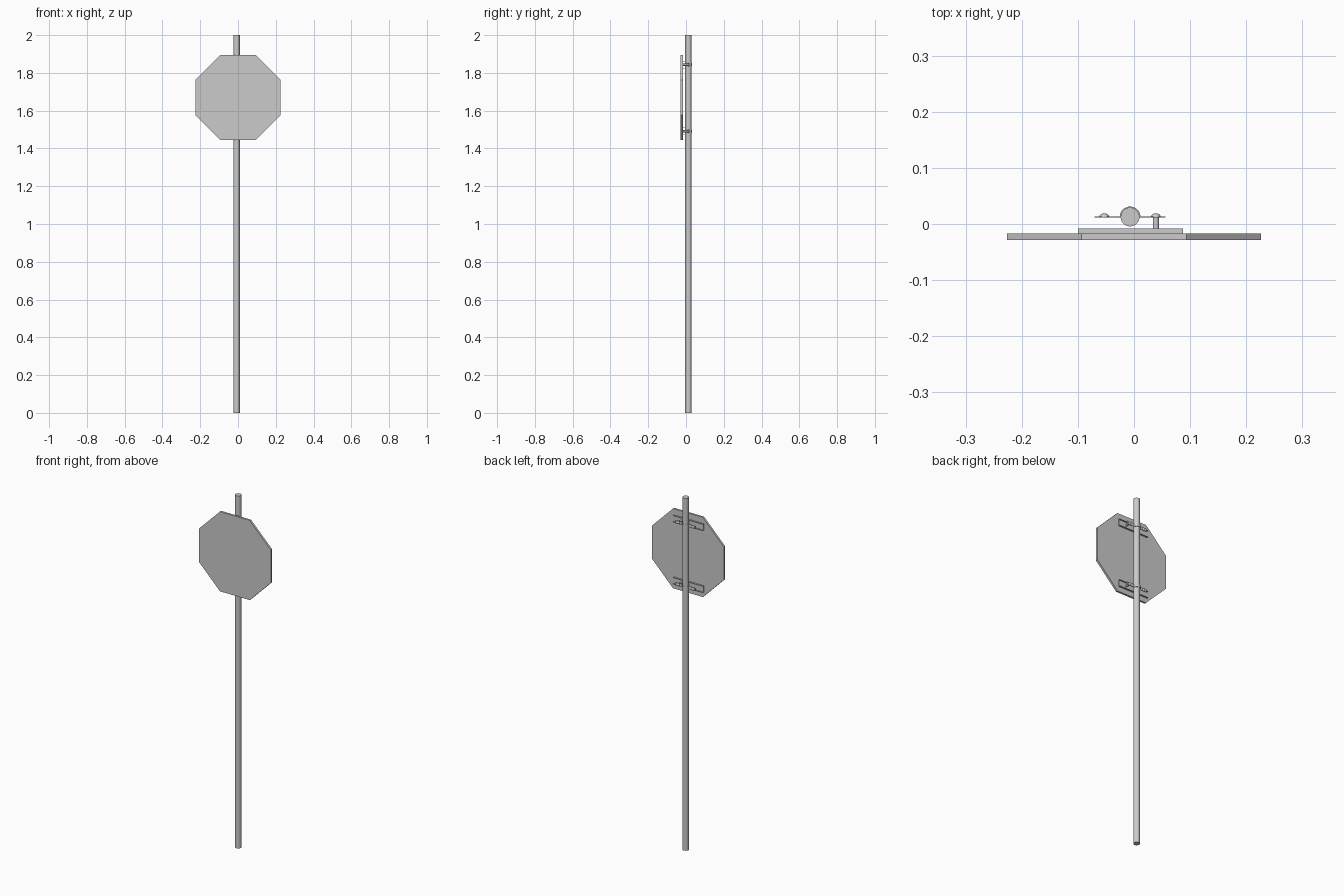
import bpy, bmesh, math
from mathutils import Matrix

if "Cube" in bpy.data.objects:
    bpy.data.objects.remove(bpy.data.objects["Cube"])

PX, PY = -0.007, 0.0125      # pole axis
SIGN_Z = 1.67


def finish(name, bm, smooth=False):
    bmesh.ops.recalc_face_normals(bm, faces=bm.faces[:])
    me = bpy.data.meshes.new(name)
    bm.to_mesh(me)
    bm.free()
    ob = bpy.data.objects.new(name, me)
    bpy.context.collection.objects.link(ob)
    if smooth:
        bpy.ops.object.select_all(action='DESELECT')
        ob.select_set(True)
        bpy.context.view_layer.objects.active = ob
        bpy.ops.object.shade_smooth_by_angle(angle=math.radians(35))
    return ob


def extrude(name, pts, vec, smooth=False):
    """Closed 3D outline pushed along a vector."""
    bm = bmesh.new()
    face = bm.faces.new([bm.verts.new(p) for p in pts])
    new = bmesh.ops.extrude_face_region(bm, geom=[face], use_keep_orig=True)
    verts = [g for g in new["geom"] if isinstance(g, bmesh.types.BMVert)]
    bmesh.ops.translate(bm, verts=verts, vec=vec)
    return finish(name, bm, smooth)


def cylinder(name, r, depth, loc, rot=Matrix(), sides=32):
    bm = bmesh.new()
    bmesh.ops.create_cone(bm, cap_ends=True, segments=sides, radius1=r, radius2=r,
                          depth=depth, matrix=Matrix.Translation(loc) @ rot)
    return finish(name, bm, True)


def bolt_head(name, x, z):
    # flattened half sphere facing backwards
    bm = bmesh.new()
    bmesh.ops.create_uvsphere(bm, u_segments=16, v_segments=10, radius=0.0085)
    low = [v for v in bm.verts if v.co.z < -1e-5]
    bmesh.ops.delete(bm, geom=low, context='VERTS')
    bmesh.ops.holes_fill(bm, edges=bm.edges[:], sides=0)
    m = (Matrix.Translation((x, PY + 0.001, z)) @ Matrix.Rotation(-math.pi / 2, 4, 'X')
         @ Matrix.Diagonal((1, 1, 0.65, 1)))
    bmesh.ops.transform(bm, matrix=m, verts=bm.verts[:])
    return finish(name, bm, True)


# Pole
cylinder("pole", 0.0168, 2.0, (PX, PY, 1.0))

# Octagonal sign plate
R = 0.226 / math.cos(math.pi / 8)
octagon = [(R * math.cos(math.pi / 8 + i * math.pi / 4), -0.0285,
            SIGN_Z + R * math.sin(math.pi / 8 + i * math.pi / 4)) for i in range(8)]
extrude("sign_plate", octagon, (0, 0.0115, 0))

for label, z in (("upper", 1.843), ("lower", 1.491)):
    # Channel rail on the back of the plate, open towards the pole
    h, t, y0, y1 = 0.019, 0.002, -0.017, -0.008
    prof = [(y0, -h), (y1, -h), (y1, -h + t), (y0 + t, -h + t),
            (y0 + t, h - t), (y1, h - t), (y1, h), (y0, h)]
    extrude(label + "_rail", [(-0.1, y, z + dz) for y, dz in prof], (0.187, 0, 0))

    # Clamp strap bent round the back of the pole
    def half(r, off):
        a0 = math.asin(off / r)
        n = 16
        angs = [math.pi - a0 - (math.pi - 2 * a0) * i / n for i in range(n + 1)]
        return ([(-0.063, off)] + [(r * math.cos(a), r * math.sin(a)) for a in angs]
                + [(0.063, off)])
    outline = half(0.0186, 0.001) + half(0.0166, -0.001)[::-1]
    extrude(label + "_clamp", [(PX + x, PY + y, z - 0.009) for x, y in outline],
            (0, 0, 0.018), True)

    # Bolt heads on both wings
    for side, s in (("left", -1), ("right", 1)):
        bolt_head(f"{label}_{side}_bolt_head", PX + s * 0.046, z)

    # Bolt shank reaching into the rail
    cylinder(label + "_bolt_shank", 0.0055, 0.028, (PX + 0.046, PY - 0.014, z),
             Matrix.Rotation(math.pi / 2, 4, 'X'), 16)
